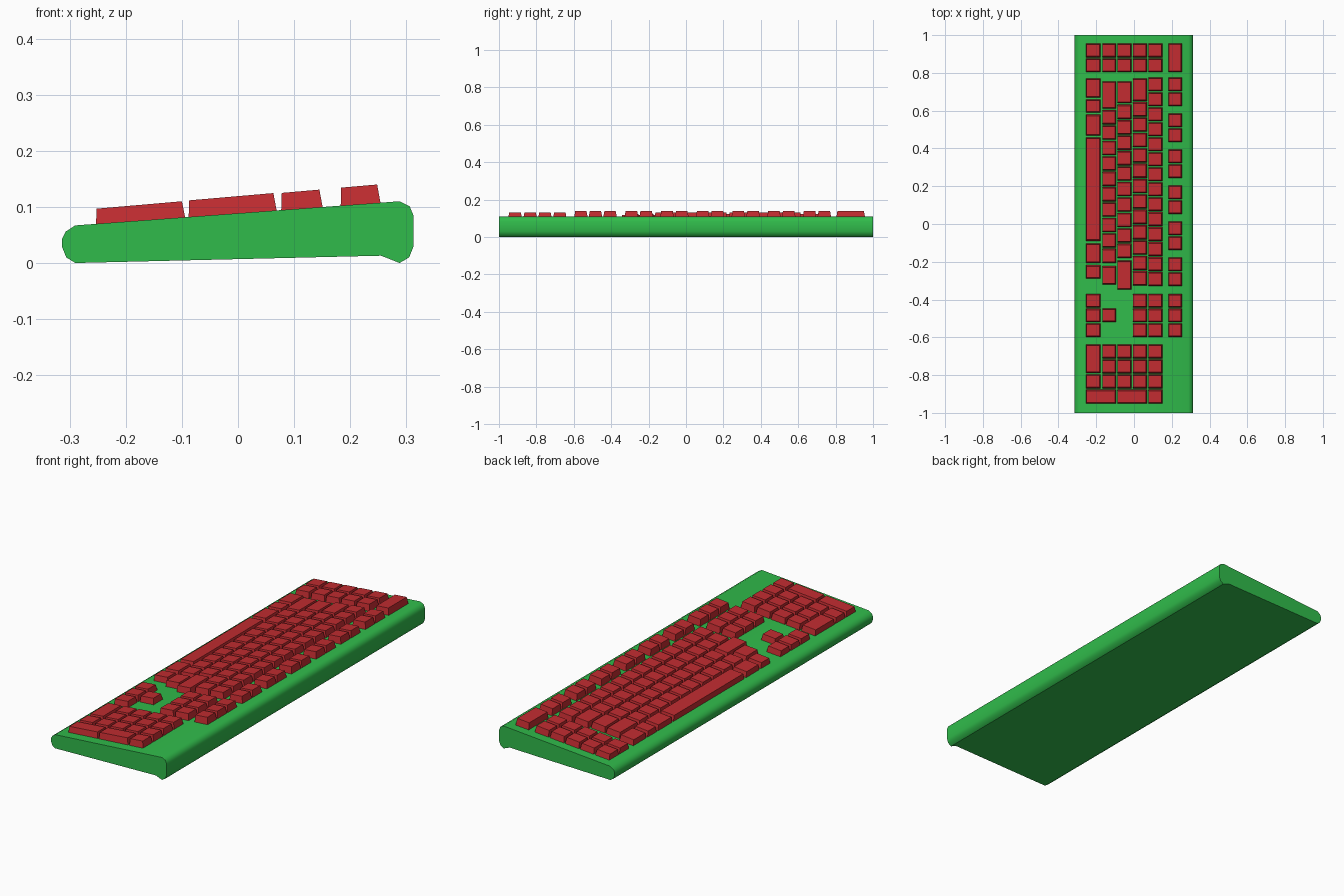
import bpy, bmesh

if "Cube" in bpy.data.objects:
    bpy.data.objects.remove(bpy.data.objects["Cube"])


def material(name, rgb):
    m = bpy.data.materials.new(name)
    m.diffuse_color = (*rgb, 1)
    m.use_nodes = True
    m.node_tree.nodes["Principled BSDF"].inputs["Base Color"].default_value = m.diffuse_color
    return m


green = material("case_green", (0.03, 0.5, 0.07))
red = material("key_red", (0.54, 0.025, 0.03))


def finish(name, bm, mat):
    bmesh.ops.recalc_face_normals(bm, faces=bm.faces)
    me = bpy.data.meshes.new(name)
    bm.to_mesh(me)
    bm.free()
    me.materials.append(mat)
    ob = bpy.data.objects.new(name, me)
    bpy.context.collection.objects.link(ob)
    return ob


# Case: wedge side profile (x, z) extruded along y
profile = [(-0.29, 0.002), (0.255, 0.015), (0.288, 0.002), (0.305, 0.012),
           (0.313, 0.03), (0.313, 0.084), (0.306, 0.101), (0.288, 0.11),
           (-0.29, 0.067), (-0.307, 0.056), (-0.314, 0.042),
           (-0.314, 0.03), (-0.306, 0.012)]
bm = bmesh.new()
face = bm.faces.new([bm.verts.new((x, -1, z - 0.002 if z < 0.02 else z)) for x, z in profile])
ext = bmesh.ops.extrude_face_region(bm, geom=[face], use_keep_orig=True)
bmesh.ops.translate(bm, vec=(0, 2, 0),
                    verts=[v for v in ext["geom"] if isinstance(v, bmesh.types.BMVert)])
case = finish("case", bm, green)
bpy.context.view_layer.objects.active = case
case.select_set(True)
bpy.ops.object.shade_smooth_by_angle(angle=0.9)
case.select_set(False)


def top_z(x):
    return 0.0886 + 0.0745 * x


def add_key(bm, x0, x1, y0, y1, h):
    # Tapered cap: front side nearly upright, other sides leaning in
    t = 0.006
    base = [(x0, y0), (x1, y0), (x1, y1), (x0, y1)]
    cap = [(x0 + 0.001, y0 + t), (x1 - t, y0 + t), (x1 - t, y1 - t), (x0 + 0.001, y1 - t)]
    lo = [bm.verts.new((x, y, top_z(x) - 0.001)) for x, y in base]
    hi = [bm.verts.new((x, y, top_z(x) + h + 0.012 * (x - x0))) for x, y in cap]
    bm.faces.new(lo[::-1])
    bm.faces.new(hi)
    for i in range(4):
        j = (i + 1) % 4
        bm.faces.new((lo[i], lo[j], hi[j], hi[i]))


# Runs of equal keys: (y start, y end, count)
GAP = 0.006
macro = (0.955, 0.804, 2)
nav = (-0.37, -0.598, 3)
pad3 = (-0.638, -0.870, 3)
rows = {
    "space_row_keys": (-0.253, -0.177, 0.027, [
        macro, (0.77, 0.669, 1), (0.659, 0.589, 1), (0.579, 0.468, 1),
        (0.458, -0.089, 1), (-0.103, -0.206, 1), (-0.218, -0.29, 1), nav,
        (-0.638, -0.789, 1), (-0.796, -0.870, 1)]),
    "lower_row_keys": (-0.168, -0.094, 0.028, [
        macro, (0.755, 0.611, 1), (0.603, -0.206, 10), (-0.223, -0.32, 1),
        (-0.447, -0.519, 1), pad3]),
    "home_row_keys": (-0.088, -0.013, 0.029, [
        macro, (0.755, 0.64, 1), (0.632, -0.18, 10), (-0.193, -0.348, 1), pad3]),
    "upper_row_keys": (-0.006, 0.069, 0.03, [
        macro, (0.77, 0.651, 1), (0.645, -0.325, 12), nav, pad3]),
    "number_row_keys": (0.077, 0.151, 0.0305, [
        macro, (0.776, -0.328, 14), nav, pad3, (-0.877, -0.951, 1)]),
    "function_row_keys": (0.183, 0.254, 0.032, [
        (0.957, 0.804, 1)] + [(0.776 - 0.1905 * i, 0.624 - 0.1905 * i, 2) for i in range(6)]
        + [nav]),
}
for name, (x0, x1, h, runs) in rows.items():
    bm = bmesh.new()
    for a, b, n in runs:
        pitch = (a - b + GAP) / n
        for i in range(n):
            y1 = a - i * pitch
            add_key(bm, x0, x1, y1 - pitch + GAP, y1, h)
    finish(name, bm, red)

# Two double-depth keys at the end of the number pad
bm = bmesh.new()
add_key(bm, -0.253, -0.094, -0.951, -0.877, 0.027)
add_key(bm, -0.088, 0.069, -0.951, -0.877, 0.0295)
finish("pad_long_keys", bm, red)
